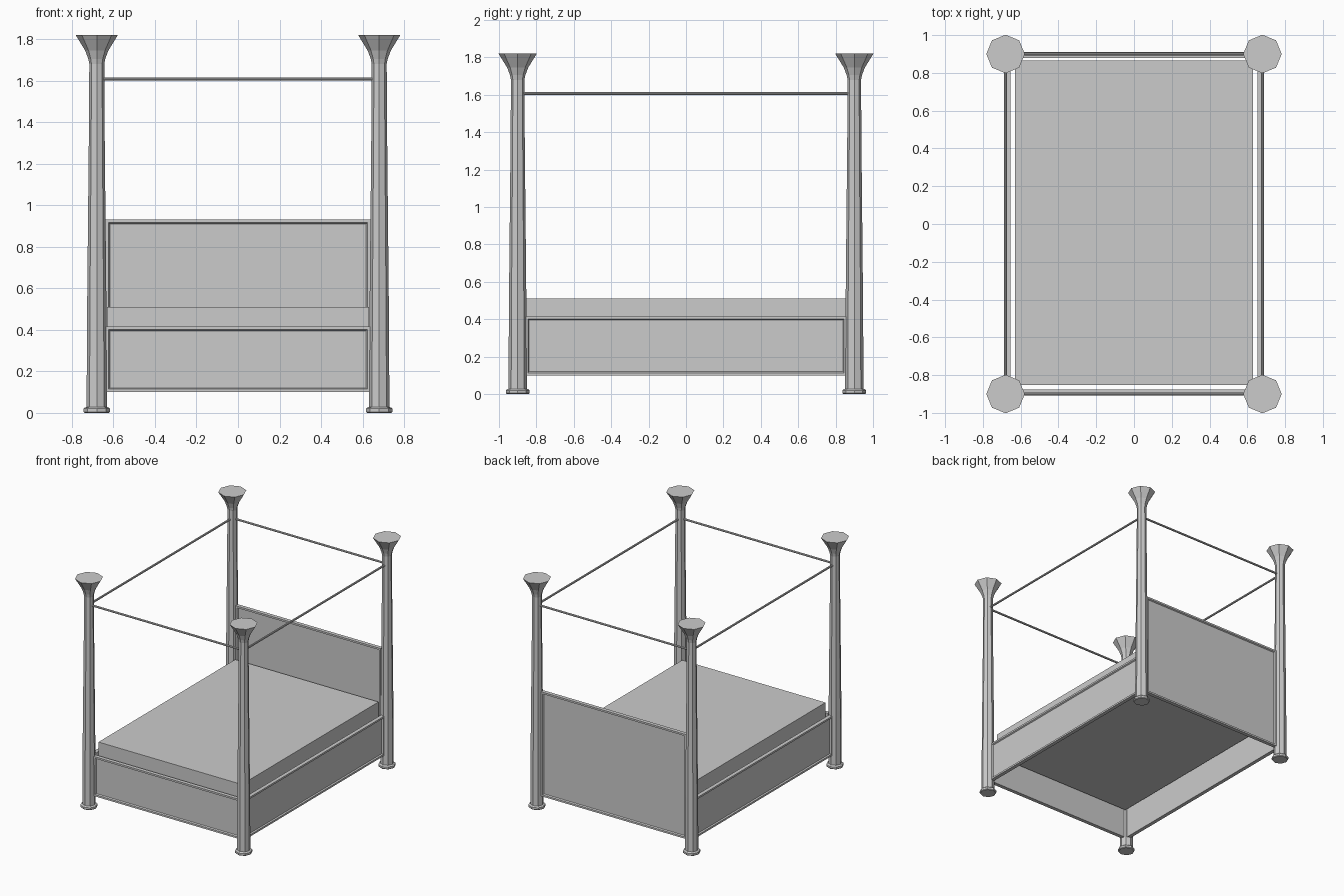
import bpy, bmesh, math
from mathutils import Vector

if "Cube" in bpy.data.objects:
    bpy.data.objects.remove(bpy.data.objects["Cube"], do_unlink=True)

# One plain grey for the whole bed
grey = bpy.data.materials.new("plain grey")
grey.use_nodes = True
grey.diffuse_color = (0.6, 0.6, 0.6, 1)
grey.node_tree.nodes["Principled BSDF"].inputs["Base Color"].default_value = (0.6, 0.6, 0.6, 1)

POST_X, POST_Y = 0.68, 0.9


def finish(name, bm):
    bmesh.ops.recalc_face_normals(bm, faces=bm.faces)
    mesh = bpy.data.meshes.new(name)
    bm.to_mesh(mesh)
    bm.free()
    mesh.materials.append(grey)
    obj = bpy.data.objects.new(name, mesh)
    bpy.context.collection.objects.link(obj)
    return obj


def box(name, low, high, recessed=()):
    """Box between two corners, with a framed recess on each listed side."""
    bm = bmesh.new()
    bmesh.ops.create_cube(bm, size=1)
    low, high = Vector(low), Vector(high)
    for v in bm.verts:
        v.co = (low + high) / 2 + v.co * (high - low)
    bm.normal_update()
    for side in recessed:
        face = max(bm.faces, key=lambda f: f.normal.dot(Vector(side)))
        bmesh.ops.inset_region(bm, faces=[face], thickness=0.02)
        bmesh.ops.inset_region(bm, faces=[face], thickness=0.008, depth=-0.01)
        bm.normal_update()
    return finish(name, bm)


def lathe(name, profile, x, y, sides=8):
    """Faceted turned column from (radius, height) pairs."""
    bm = bmesh.new()
    rings = []
    for r, z in profile:
        angles = [math.tau * i / sides for i in range(sides)]
        rings.append([bm.verts.new((x + r * math.cos(a), y + r * math.sin(a), z)) for a in angles])
    for a, b in zip(rings, rings[1:]):
        for i in range(sides):
            j = (i + 1) % sides
            bm.faces.new((a[i], a[j], b[j], b[i]))
    bm.faces.new(rings[0])
    bm.faces.new(rings[-1])
    return finish(name, bm)


def rod(name, start, end, radius=0.008):
    start, end = Vector(start), Vector(end)
    direction = end - start
    bm = bmesh.new()
    bmesh.ops.create_cone(bm, cap_ends=True, segments=8, radius1=radius, radius2=radius,
                          depth=direction.length)
    bm.transform(direction.to_track_quat('Z', 'Y').to_matrix().to_4x4())
    bmesh.ops.translate(bm, verts=bm.verts, vec=(start + end) / 2)
    return finish(name, bm)


# Four tapered posts with feet and flared tops
post_profile = [(0.058, 0), (0.063, 0.005), (0.063, 0.02), (0.057, 0.026), (0.049, 0.028),
                (0.047, 0.45), (0.038, 1.35), (0.036, 1.68), (0.041, 1.705),
                (0.056, 1.745), (0.102, 1.82)]
for sx, side in ((1, "left"), (-1, "right")):
    for sy, end in ((1, "back"), (-1, "front")):
        lathe(f"{end}_{side}_post", post_profile, sx * POST_X, sy * POST_Y)

# Canopy rods between the posts
for s, side, end in ((1, "left", "back"), (-1, "right", "front")):
    rod(f"{side}_canopy_rod", (s * POST_X, -POST_Y, 1.608), (s * POST_X, POST_Y, 1.608))
    rod(f"{end}_canopy_rod", (-POST_X, s * POST_Y, 1.608), (POST_X, s * POST_Y, 1.608))

# Framed panels
box("headboard", (-0.637, 0.88, 0.10), (0.637, 0.91, 0.93), [(0, 1, 0), (0, -1, 0)])
box("footboard", (-0.637, -0.905, 0.10), (0.637, -0.875, 0.415), [(0, -1, 0)])
box("left_side_board", (0.655, -0.86, 0.10), (0.685, 0.86, 0.415), [(1, 0, 0)])
box("right_side_board", (-0.685, -0.86, 0.10), (-0.655, 0.86, 0.415), [(-1, 0, 0)])

# Mattress
box("mattress", (-0.63, -0.852, 0.32), (0.63, 0.865, 0.51))
